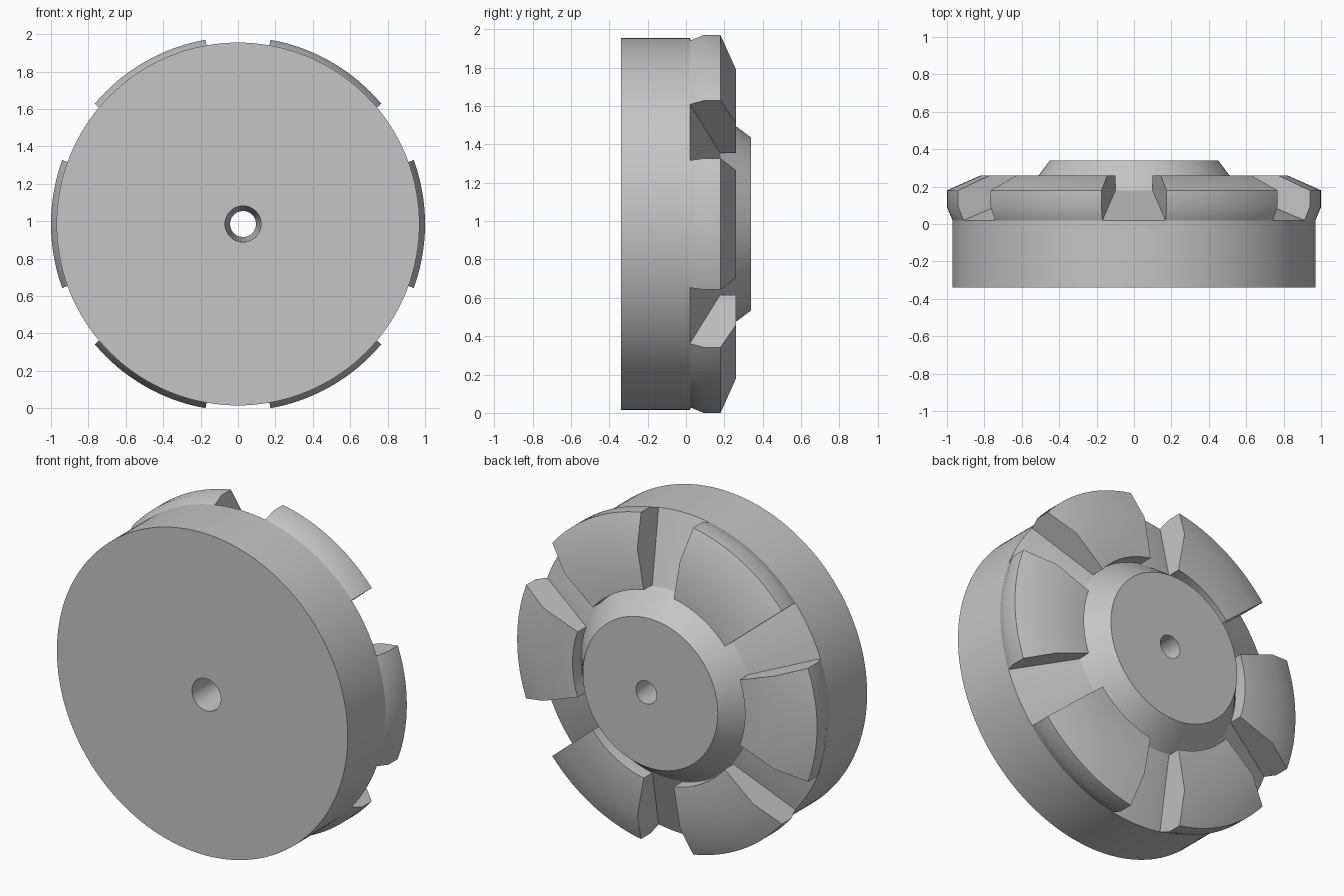
import bpy
import bmesh
from math import sin, cos, radians, pi
from mathutils import Matrix

if "Cube" in bpy.data.objects:
    bpy.data.objects.remove(bpy.data.objects["Cube"])

CENTRE_Z = 0.985
GREY = (0.56, 0.56, 0.56, 1.0)

metal = bpy.data.materials.new("plain_grey")
metal.use_nodes = True
metal.diffuse_color = GREY
metal.node_tree.nodes["Principled BSDF"].inputs["Base Color"].default_value = GREY


def finish(name, bm):
    """Turn a bmesh into a named object."""
    bmesh.ops.recalc_face_normals(bm, faces=bm.faces)
    mesh = bpy.data.meshes.new(name)
    bm.to_mesh(mesh)
    bm.free()
    mesh.materials.append(metal)
    obj = bpy.data.objects.new(name, mesh)
    bpy.context.collection.objects.link(obj)
    return obj


def make_active(obj):
    bpy.ops.object.select_all(action="DESELECT")
    obj.select_set(True)
    bpy.context.view_layer.objects.active = obj


def smooth(obj):
    make_active(obj)
    bpy.ops.object.shade_smooth_by_angle(angle=radians(30))


def revolve(name, profile, start, sweep, steps):
    """Spin a (radius, y) profile about the y axis; a part turn gives a closed sector."""
    full = sweep == 360
    bm = bmesh.new()
    rings = []
    for i in range(steps if full else steps + 1):
        a = radians(start + sweep * i / steps)
        rings.append([bm.verts.new((r * cos(a), y, CENTRE_Z + r * sin(a)))
                      for r, y in profile])
    n = len(profile)
    for i in range(steps):
        here, there = rings[i], rings[(i + 1) % len(rings)]
        for j in range(n - 1 if full else n):
            k = (j + 1) % n
            bm.faces.new((here[j], here[k], there[k], there[j]))
    for end in (0, -1):
        bm.faces.new([ring[end] for ring in rings] if full else rings[end])
    return finish(name, bm)


# Disc body: rim, sloping slot floor and tapered hub
body = revolve("disc_body", [(0.97, -0.34), (0.97, 0.02), (0.57, 0.18), (0.45, 0.34)],
               0, 360, 144)

# Slightly off-centre tapered bore
bm = bmesh.new()
bmesh.ops.create_cone(bm, cap_ends=True, segments=48, radius1=0.097, radius2=0.069,
                      depth=0.70,
                      matrix=Matrix.Translation((0.027, 0, CENTRE_Z))
                      @ Matrix.Rotation(-pi / 2, 4, "X"))
cutter = finish("bore_cutter", bm)
cutter.hide_render = True
bore = body.modifiers.new("bore", "BOOLEAN")
bore.operation = "DIFFERENCE"
bore.solver = "EXACT"
bore.object = cutter
make_active(body)
bpy.ops.object.modifier_apply(modifier=bore.name)
bpy.data.objects.remove(cutter)
smooth(body)

# Six clutch teeth, their roots sunk into the body
tooth_profile = [(0.96, 0.0), (0.97, 0.02), (1.0, 0.09), (1.0, 0.18),
                 (0.82, 0.26), (0.575, 0.26), (0.575, 0.16)]
for i in range(6):
    smooth(revolve(f"tooth_{i + 1}", tooth_profile, 60 * i - 20, 40, 16))
